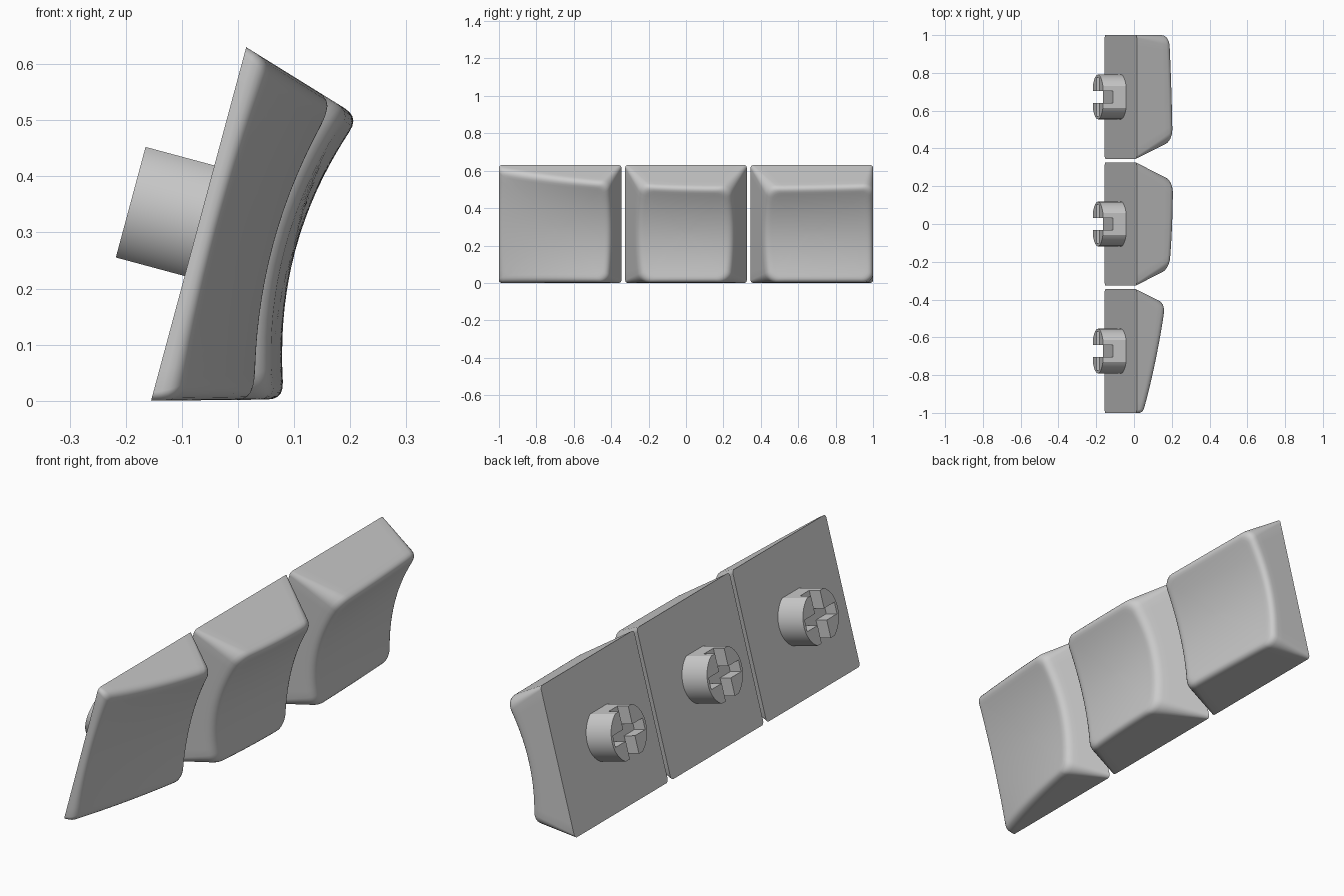
import bpy
import bmesh
from math import pi, cos, sin, sqrt, asin
from mathutils import Matrix, Vector

cube = bpy.data.objects.get("Cube")
if cube:
    bpy.data.objects.remove(cube)

grey = bpy.data.materials.new("plain_grey")
grey.use_nodes = True
grey.diffuse_color = (0.6, 0.6, 0.6, 1)
grey.node_tree.nodes["Principled BSDF"].inputs["Base Color"].default_value = (0.6, 0.6, 0.6, 1)

# Key frame: local x runs along the row, local y up the tilted back, local z outwards
SIZE = 0.6525
TILT = asin(0.26)
FRAME = Matrix.Translation((-0.155, 0, 0)) @ Matrix((
    (0, sin(TILT), cos(TILT), 0),
    (1, 0, 0, 0),
    (0, cos(TILT), -sin(TILT), 0),
    (0, 0, 0, 1)))


def make_object(name, bm):
    bmesh.ops.recalc_face_normals(bm, faces=bm.faces[:])
    mesh = bpy.data.meshes.new(name)
    bm.to_mesh(mesh)
    bm.free()
    mesh.materials.append(grey)
    obj = bpy.data.objects.new(name, mesh)
    obj.matrix_world = FRAME
    bpy.context.collection.objects.link(obj)
    return obj


def activate(obj):
    bpy.ops.object.select_all(action='DESELECT')
    obj.select_set(True)
    bpy.context.view_layer.objects.active = obj


def smooth(obj, angle):
    activate(obj)
    bpy.ops.object.shade_smooth_by_angle(angle=angle)


def height(x, y):
    """Dished top surface that falls away towards the front of the row."""
    drop = 0.132 if x < 0.2 else 0.04
    edge = 0.232 - drop * (x - 0.2) ** 2
    across = (y - SIZE / 2) / 0.27
    return edge * (0.77 + 0.23 * min(1.05, across * across))


def make_key(name, x0, x1, slope0, slope1):
    arc, side = 6, 14

    def place(corner, step, h, inset=0.0):
        """Point on the rounded outline of the key at height h."""
        left, right = x0 + slope0 * h + inset, x1 - slope1 * h - inset
        low, high = 0.28 * h + inset, SIZE - 0.30 * h - inset
        r = max(0.012, 0.015 + 0.2 * h - 0.6 * inset)

        def on_arc(c, k):
            a = pi + (c + k) * pi / 2
            cx = left + r if c in (0, 3) else right - r
            cy = low + r if c in (0, 1) else high - r
            return Vector((cx + r * cos(a), cy + r * sin(a)))

        if step <= arc:
            return on_arc(corner, step / arc)
        return on_arc(corner, 1).lerp(on_arc((corner + 1) % 4, 0), (step - arc) / side)

    centre = Vector(((x0 + x1) / 2, SIZE / 2))
    columns = []
    for corner in range(4):
        for step in range(arc + side):
            h = 0.1
            for _ in range(8):
                p = place(corner, step, h)
                h = height(*p)
            soft = min(0.03, 0.6 * h)
            base = place(corner, step, 0).to_3d()
            wall = place(corner, step, h - soft).to_3d()
            wall.z = h - soft
            rim = Vector((p.x, p.y, h))
            inner = place(corner, step, h, soft)
            top = Vector((inner.x, inner.y, height(*inner)))
            # wall, rounded rim, then rings shrinking to the middle
            col = [base.lerp(wall, t) for t in (0, 0.4, 0.85, 1)]
            for t in (0.2, 0.4, 0.6, 0.8, 1):
                col.append(wall.lerp(rim, t).lerp(rim.lerp(top, t), t))
            for t in (0.95, 0.8, 0.65, 0.5, 0.35, 0.2, 0.08):
                q = centre.lerp(inner, t)
                col.append(Vector((q.x, q.y, height(*q))))
            columns.append(col)

    bm = bmesh.new()
    verts = [[bm.verts.new(p) for p in col] for col in columns]
    middle = bm.verts.new((centre.x, centre.y, height(*centre)))
    for a, b in zip(verts, verts[1:] + verts[:1]):
        for i in range(len(a) - 1):
            bm.faces.new((a[i], b[i], b[i + 1], a[i + 1]))
        bm.faces.new((a[-1], b[-1], middle))
    bm.faces.new([col[0] for col in verts])
    smooth(make_object(name, bm), 0.7)


def make_box(name, centre, size):
    bm = bmesh.new()
    bmesh.ops.create_cube(bm, size=1, matrix=Matrix.Translation(centre) @ Matrix.Diagonal((*size, 1)))
    obj = make_object(name, bm)
    obj.hide_render = True
    return obj


def make_stem(name, x):
    """Round post with flattened top and bottom and a cross-shaped socket."""
    radius, flat, length, depth = 0.118, 0.102, 0.127, 0.055
    mid = SIZE / 2 + 0.006
    start = asin(flat / radius)
    half = sqrt(radius ** 2 - flat ** 2)
    bm = bmesh.new()
    outline = []
    for turn in (0, pi):
        for i in range(25):
            a = turn - start + 2 * start * i / 24
            outline.append((x + radius * cos(a), mid + radius * sin(a)))
    face = bm.faces.new([bm.verts.new((px, py, -length)) for px, py in outline])
    out = bmesh.ops.extrude_face_region(bm, geom=[face])
    for v in out["geom"]:
        if isinstance(v, bmesh.types.BMVert):
            v.co.z = 0.01
    obj = make_object(name, bm)
    z = -length
    for size in ((0.064, 0.3, 2 * depth), (0.208, 0.05, 2 * depth)):
        cutter = make_box("socket_cutter", (x, mid, z), size)
        cut = obj.modifiers.new("socket", 'BOOLEAN')
        cut.operation = 'DIFFERENCE'
        cut.solver = 'EXACT'
        cut.object = cutter
        activate(obj)
        bpy.ops.object.modifier_apply(modifier=cut.name)
        bpy.data.objects.remove(cutter)
    smooth(obj, 0.5)


# Row of three keys; the outer ends of the row are flush
WALL = 0.42
for label, x0, x1, s0, s1 in (
        ("front", -1.0, -0.345, 0, WALL),
        ("middle", -0.325, 0.325, WALL, WALL),
        ("rear", 0.345, 1.0, WALL, 0)):
    make_key(label + "_key", x0, x1, s0, s1)
    make_stem(label + "_stem", (x0 + x1) / 2)
